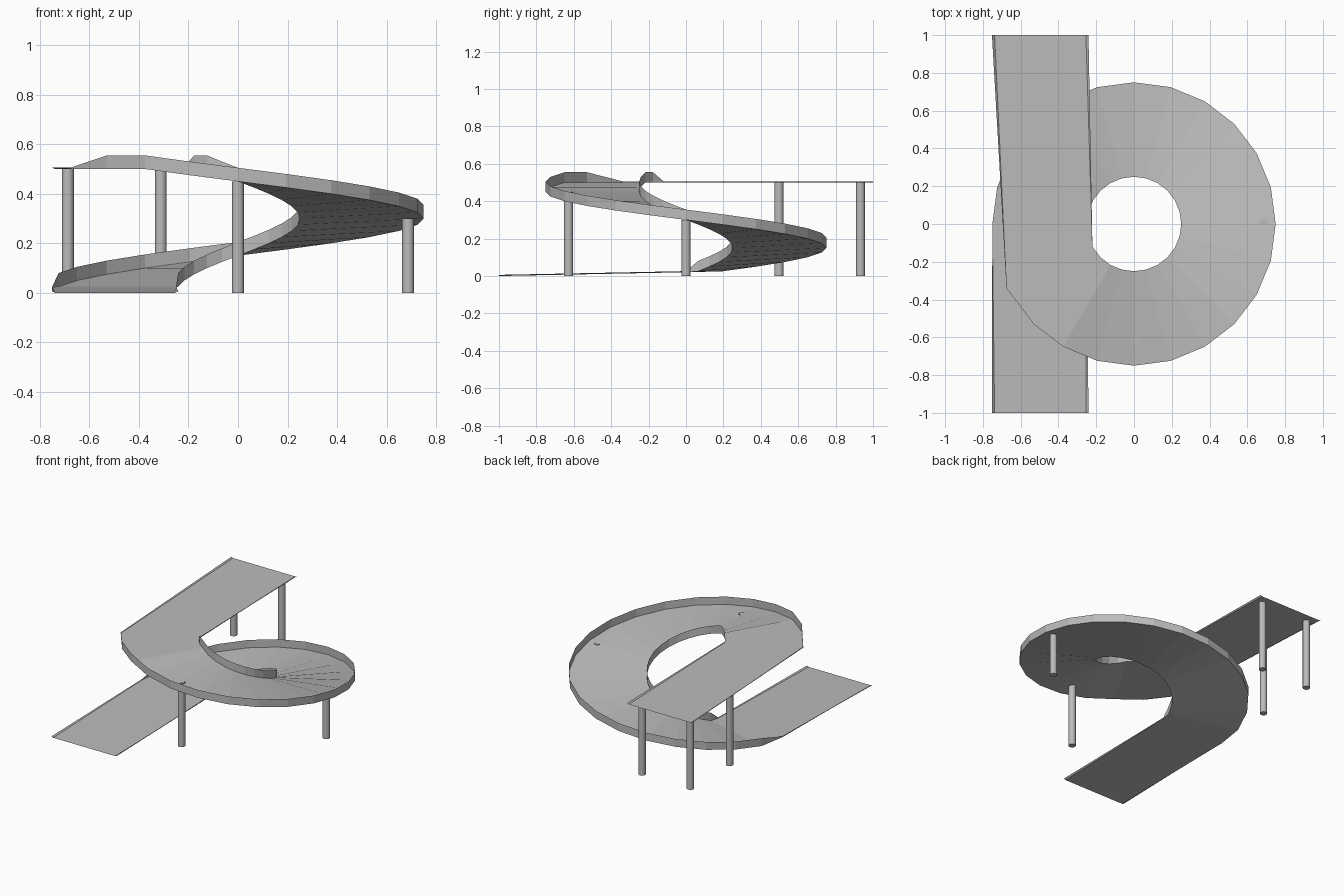
import bpy, bmesh
from math import cos, sin, radians
from mathutils import Vector

cube = bpy.data.objects.get("Cube")
if cube:
    bpy.data.objects.remove(cube, do_unlink=True)

grey = bpy.data.materials.new("concrete_grey")
grey.use_nodes = True
colour = (0.5, 0.5, 0.5, 1)
grey.diffuse_color = colour
grey.node_tree.nodes["Principled BSDF"].inputs["Base Color"].default_value = colour

OUTER, INNER = 0.75, 0.25
WALL, CURB = 0.055, 0.006


def ring(radius, angle, z):
    a = radians(angle)
    return Vector((radius * cos(a), radius * sin(a), z))


def add_object(name, bm):
    mesh = bpy.data.meshes.new(name)
    bm.to_mesh(mesh)
    bm.free()
    mesh.materials.append(grey)
    obj = bpy.data.objects.new(name, mesh)
    bpy.context.collection.objects.link(obj)
    return obj


def strip(name, side_a, side_b):
    """Skin a band of quads between two matching paths."""
    bm = bmesh.new()
    a = [bm.verts.new(p) for p in side_a]
    b = [bm.verts.new(p) for p in side_b]
    for i in range(len(a) - 1):
        bm.faces.new((a[i], a[i + 1], b[i + 1], b[i]))
    return add_object(name, bm)


# Stations from the top deck to the foot: outer point, inner point, wall height, curb flare
stations = [
    (Vector((-0.738, 1, 0.5)), Vector((-0.255, 1, 0.5)), CURB, 0.014),
    (Vector((-0.675, -0.34, 0.5)), Vector((-0.22, -0.12, 0.5)), CURB, 0),
]
for angle in range(225, 526, 15):
    z = min(0.5, 0.025 * (540 - angle) / 15)
    if angle >= 240:
        z = 0.5 - (angle - 240) / 15 * 0.025
    stations.append((ring(OUTER, angle, z), ring(INNER, angle, z), WALL, 0))
stations += [
    (ring(OUTER, 540, 0.02), ring(INNER, 540, 0.02), CURB, 0),
    (Vector((-0.738, -1, 0)), Vector((-0.255, -1, 0)), CURB, 0.014),
]

# Ramp floor and its two side walls, which flatten into curbs on the straights
outer = [s[0] for s in stations]
inner = [s[1] for s in stations]
outer_top = [o + Vector((-f, 0, h)) for o, i, h, f in stations]
inner_top = [i + Vector((f, 0, h)) for o, i, h, f in stations]
strip("ramp_floor", outer, inner)
strip("outer_wall", outer_top, outer)
strip("inner_wall", inner, inner_top)

# Round support columns
columns = {
    "deck_column_outer_back": (-0.687, 0.933, 0.5),
    "deck_column_inner_back": (-0.312, 0.933, 0.5),
    "deck_column_outer_middle": (-0.687, 0.497, 0.5),
    "spiral_column_front": (0, -0.628, 0.45),
    "spiral_column_left": (0.687, 0, 0.3),
}
for name, (x, y, height) in columns.items():
    bm = bmesh.new()
    bmesh.ops.create_cone(bm, cap_ends=True, segments=24, radius1=0.024,
                          radius2=0.024, depth=height)
    bmesh.ops.translate(bm, verts=bm.verts, vec=(x, y, height / 2))
    obj = add_object(name, bm)
    bpy.ops.object.select_all(action='DESELECT')
    obj.select_set(True)
    bpy.context.view_layer.objects.active = obj
    bpy.ops.object.shade_smooth_by_angle()
